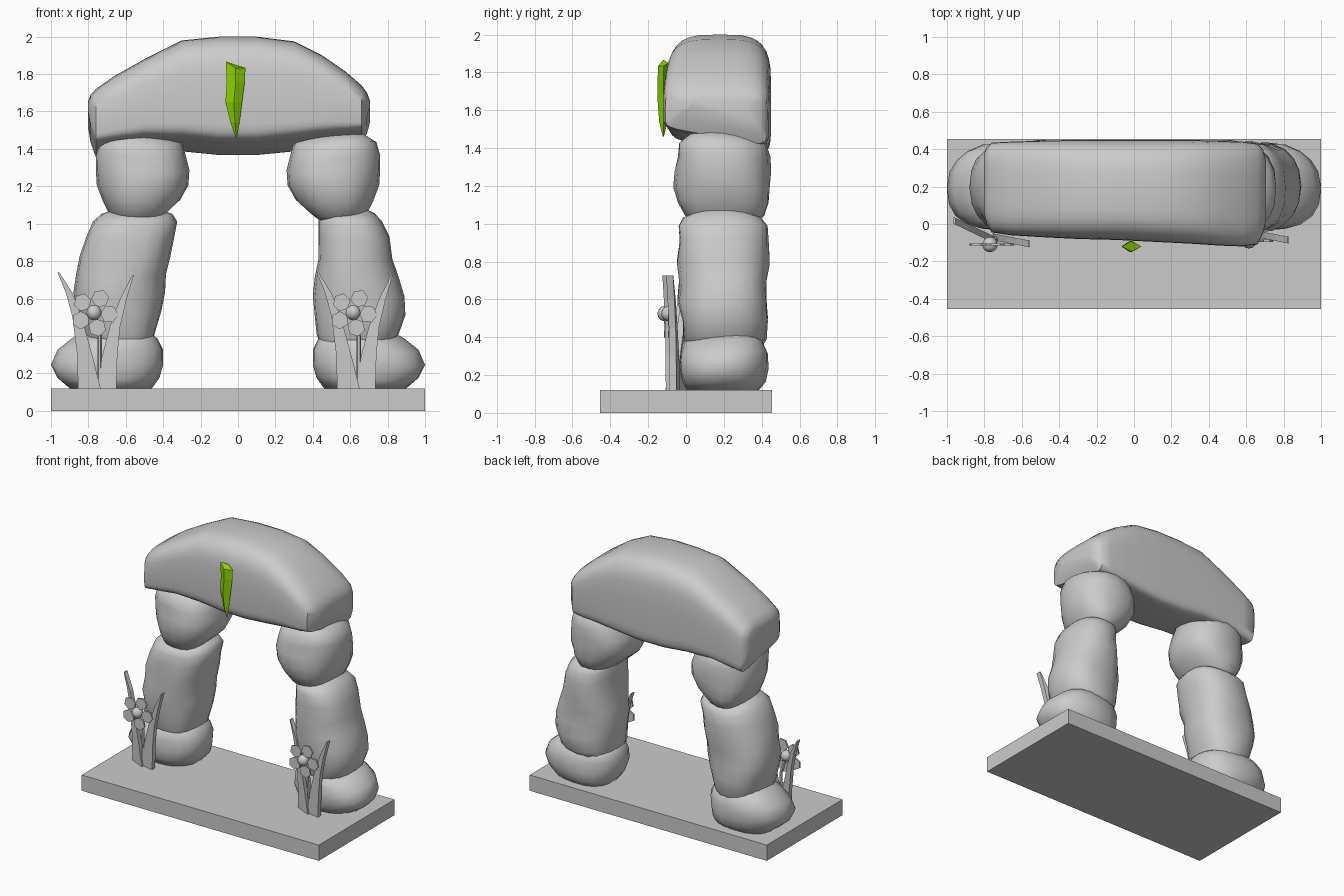
import bpy, bmesh, math
from math import sin, cos, pi

if "Cube" in bpy.data.objects:
    bpy.data.objects.remove(bpy.data.objects["Cube"])


def finish(name, bm, smooth=None):
    bmesh.ops.recalc_face_normals(bm, faces=bm.faces)
    me = bpy.data.meshes.new(name)
    bm.to_mesh(me)
    bm.free()
    ob = bpy.data.objects.new(name, me)
    bpy.context.collection.objects.link(ob)
    if smooth:
        bpy.ops.object.select_all(action='DESELECT')
        ob.select_set(True)
        bpy.context.view_layer.objects.active = ob
        bpy.ops.object.shade_smooth_by_angle(angle=math.radians(smooth))
    return ob


def loft(name, rings, smooth=None):
    """Skin a list of equal-length point rings and cap both ends."""
    bm = bmesh.new()
    vs = [[bm.verts.new(p) for p in r] for r in rings]
    n = len(vs[0])
    for a, b in zip(vs, vs[1:]):
        for i in range(n):
            j = (i + 1) % n
            bm.faces.new((a[i], a[j], b[j], b[i]))
    bm.faces.new(vs[0])
    bm.faces.new(vs[-1])
    return finish(name, bm, smooth)


def superellipse(n, e, e_low=None):
    """Unit rounded square; the lower half may have its own squareness."""
    pts = []
    for i in range(n):
        c, s = cos(2 * pi * i / n), sin(2 * pi * i / n)
        p = 2 / (e_low if e_low and s < 0 else e)
        pts.append((math.copysign(abs(c) ** p, c), math.copysign(abs(s) ** p, s)))
    return pts


def rock(name, levels, e, phase, mirror=1):
    """Lumpy boulder from levels of (z, x_min, x_max, y_min, y_max)."""
    rings = []
    for k, (z, x0, x1, y0, y1) in enumerate(levels):
        ring = []
        for i, (u, v) in enumerate(superellipse(20, e)):
            a = 2 * pi * i / 20
            g = 1 + 0.03 * sin(3 * a + phase + k * 1.3) * abs(sin(a))
            ring.append((mirror * ((x0 + x1) / 2 + u * g * (x1 - x0) / 2),
                         (y0 + y1) / 2 + v * g * (y1 - y0) / 2,
                         z + 0.012 * sin(2 * a + phase) * (0 < k)))
        rings.append(ring)
    return loft(name, rings, 60)


# Base slab
bm = bmesh.new()
bmesh.ops.create_cube(bm, size=1)
for v in bm.verts:
    v.co = (v.co.x * 2, v.co.y * 0.91, (v.co.z + 0.5) * 0.12)
finish("base_slab", bm)

# Legs: foot, shaft and upper boulders on each side
foot = [(.12, .46, .90, .01, .39), (.17, .42, .965, -.02, .42), (.24, .40, 1.0, -.04, .43),
        (.32, .40, .965, -.03, .43), (.38, .43, .89, -.01, .41), (.43, .5, .8, .06, .35)]
upper = [(1.0, .46, .64, .06, .36), (1.05, .39, .69, -.01, .41), (1.12, .31, .725, -.04, .44),
         (1.2, .265, .755, -.06, .45), (1.28, .26, .76, -.06, .45), (1.36, .28, .76, -.05, .44),
         (1.43, .30, .74, -.04, .42), (1.48, .38, .66, .03, .35)]
shaft_l = [(.32, .47, .80, .03, .38), (.42, .44, .83, -.02, .42), (.52, .41, .86, -.02, .43),
           (.62, .39, .88, -.04, .43), (.72, .385, .865, -.03, .43), (.82, .36, .845, -.05, .44),
           (.92, .34, .81, -.04, .43), (1.0, .325, .775, -.04, .43), (1.04, .35, .73, -.01, .4),
           (1.07, .43, .65, .06, .32)]
shaft_r = [(.32, .45, .80, .03, .38), (.40, .42, .86, -.02, .42), (.50, .41, .895, -.02, .43),
           (.60, .40, .89, -.04, .43), (.70, .41, .86, -.03, .43), (.80, .43, .825, -.05, .44),
           (.92, .43, .81, -.04, .43), (1.0, .43, .77, -.04, .43), (1.045, .44, .73, -.01, .4),
           (1.075, .5, .66, .06, .32)]
for side, m, shaft in (("left", -1, shaft_l), ("right", 1, shaft_r)):
    rock(side + "_foot_boulder", foot, 2.35, .5, m)
    rock(side + "_shaft_boulder", shaft, 2.4, 1.7, m)
    rock(side + "_upper_boulder", upper, 2.4, 2.6, m)

# Arched lintel: sections of (x, z_min, z_max, y_min, y_max)
sections = [(-.803, 1.56, 1.65, .06, .37), (-.788, 1.47, 1.69, .0, .41), (-.76, 1.39, 1.72, -.045, .435),
            (-.66, 1.405, 1.79, -.06, .44), (-.5, 1.425, 1.88, -.07, .445), (-.3, 1.42, 1.98, -.08, .45),
            (-.1, 1.40, 2.0, -.085, .45), (.1, 1.40, 2.0, -.095, .45), (.3, 1.42, 1.975, -.105, .45),
            (.45, 1.44, 1.90, -.115, .445), (.58, 1.45, 1.81, -.12, .44), (.66, 1.46, 1.74, -.11, .43),
            (.69, 1.52, 1.70, -.05, .40), (.705, 1.58, 1.66, .02, .34)]
rings = []
for x, z0, z1, y0, y1 in sections:
    rings.append([(x, (y0 + y1) / 2 + u * (y1 - y0) / 2,
                   (z0 + z1) / 2 + v * (z1 - z0) / 2 + min(v, 0) * u * .05)
                  for u, v in superellipse(32, 3.5, 8)])
loft("arched_lintel", rings, 40)

# Green crystal on the lintel front
crystal = [(1.46, -.012, -.006, .003), (1.54, -.04, .008, .022), (1.65, -.067, .022, .03),
           (1.76, -.06, .036, .03), (1.85, -.065, .04, .028)]
rings = []
for z, x0, x1, d in crystal:
    t = .017 if z > 1.8 else 0
    c = (x0 + x1) / 2
    rings.append([(x0, -.12, z + t), (c, -.12 - d, z - t), (x1, -.12, z - t), (c, -.12 + d, z)])
gem = loft("green_crystal", rings)
mat = bpy.data.materials.new("green")
mat.diffuse_color = (.27, .68, .0, 1)
mat.use_nodes = True
mat.node_tree.nodes["Principled BSDF"].inputs["Base Color"].default_value = mat.diffuse_color
gem.data.materials.append(mat)


def blade(name, rows, ox, oy, y_mid, x_mid, slope):
    """Curved grass blade from rows of (z, x_min, x_max), angled in plan."""
    rings = []
    for z, x0, x1 in rows:
        rings.append([(x + ox, y_mid + oy + slope * (x - x_mid) + d, z)
                      for x, d in ((x0, -.018), (x1, -.018), (x1, .018), (x0, .018))])
    loft(name, rings)


# Flower clumps: two blades, stem, hexagonal petals and round centre
for side, ox, oy in (("left", 0, 0), ("right", 1.385, .02)):
    blade(side + "_outer_blade", [(.12, -.855, -.735), (.3, -.86, -.78), (.5, -.885, -.835),
                                  (.63, -.92, -.885), (.74, -.965, -.955)], ox, oy, -.05, -.82, -.48)
    blade(side + "_inner_blade", [(.12, -.755, -.65), (.3, -.725, -.645), (.45, -.685, -.63),
                                  (.6, -.63, -.595), (.725, -.565, -.557)], ox, oy, -.085, -.67, -.19)
    cx, cy, cz = -.77 + ox, -.11 + oy, .525
    loft(side + "_stem", [[(x + ox + .012 * cos(a * pi / 3), y + oy + .012 * sin(a * pi / 3), z)
                           for a in range(6)]
                          for x, y, z in ((-.74, -.075, .12), (-.74, -.09, .4), (-.77, -.11, cz))])
    for k in range(5):
        a = math.radians(66 + 72 * k)
        px, pz = cx + .082 * cos(a), cz + .082 * sin(a)
        loft(f"{side}_petal_{k + 1}", [[(px + .048 * cos(a + i * pi / 3), cy + d,
                                         pz + .048 * sin(a + i * pi / 3)) for i in range(6)]
                                       for d in (-.006, .006)])
    bm = bmesh.new()
    bmesh.ops.create_uvsphere(bm, u_segments=14, v_segments=8, radius=.041)
    bmesh.ops.translate(bm, verts=bm.verts, vec=(cx, cy, cz))
    finish(side + "_flower_centre", bm, 60)
